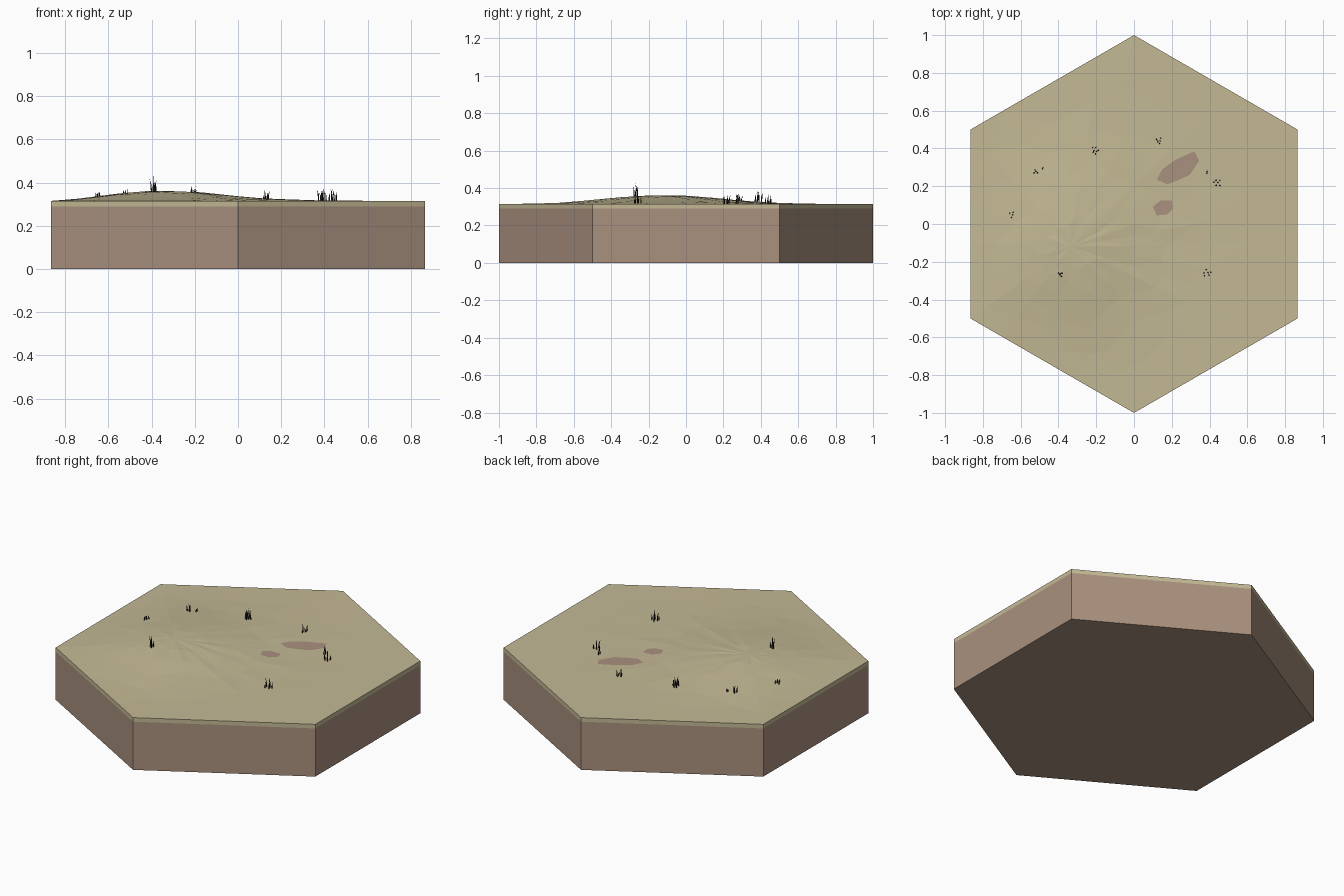
import bpy, bmesh, math, random
from mathutils import Vector
from mathutils.bvhtree import BVHTree

if "Cube" in bpy.data.objects:
    bpy.data.objects.remove(bpy.data.objects["Cube"])

random.seed(7)
BASE_Z, RIM_Z = 0.29, 0.315
PEAK = Vector((-0.34, -0.12))


def material(name, rgb):
    m = bpy.data.materials.new(name)
    m.diffuse_color = (*rgb, 1)
    m.use_nodes = True
    m.node_tree.nodes["Principled BSDF"].inputs["Base Color"].default_value = m.diffuse_color
    return m


TURF = material("dry grass green", (0.55, 0.485, 0.30))
SOIL = material("soil brown", (0.40, 0.283, 0.212))
BLADE = material("dark stalk", (0.026, 0.02, 0.017))


def add_object(name, bm, mat):
    bmesh.ops.recalc_face_normals(bm, faces=bm.faces)
    me = bpy.data.meshes.new(name)
    bm.to_mesh(me)
    me.materials.append(mat)
    ob = bpy.data.objects.new(name, me)
    bpy.context.collection.objects.link(ob)
    return ob


corners = [Vector((math.sin(i * math.pi / 3), math.cos(i * math.pi / 3))) for i in range(6)]

# Soil block: hexagonal prism
bm = bmesh.new()
lower = [bm.verts.new((c.x, c.y, 0)) for c in corners]
upper = [bm.verts.new((c.x, c.y, BASE_Z)) for c in corners]
bm.faces.new(lower)
bm.faces.new(upper)
for i in range(6):
    j = (i + 1) % 6
    bm.faces.new((lower[i], lower[j], upper[j], upper[i]))
add_object("soil_block", bm, SOIL)


# Turf: rings run from the mound's peak out to the hexagonal rim
def mound(p, t):
    d = p - PEAK
    g = math.exp(-(d.x / 0.38) ** 2 - (d.y / 0.44) ** 2)
    return RIM_Z + 0.047 * g * (1 - t ** 4)


SEG = 5
rim = [corners[i].lerp(corners[(i + 1) % 6], k / SEG) for i in range(6) for k in range(SEG)]
n = len(rim)
bm = bmesh.new()
rings = []
for t in (0.14, 0.28, 0.42, 0.58, 0.78, 1.0):
    ring = []
    for r in rim:
        s = t if t == 1 else t * random.uniform(0.93, 1.07)
        p = PEAK.lerp(r, s)
        bump = random.uniform(-0.0015, 0.0015) if t < 0.7 else 0
        ring.append(bm.verts.new((p.x, p.y, mound(p, s) + bump)))
    rings.append(ring)
rings.append([bm.verts.new((r.x, r.y, BASE_Z)) for r in rim])
top = bm.verts.new((PEAK.x, PEAK.y, RIM_Z + 0.046))
for i in range(n):
    j = (i + 1) % n
    bm.faces.new((top, rings[0][i], rings[0][j]))
    for a, b in zip(rings, rings[1:]):
        bm.faces.new((a[i], b[i], b[j], a[j]))
bmesh.ops.triangulate(bm, faces=[f for f in bm.faces if len(f.verts) > 3])
add_object("turf", bm, TURF)
tree = BVHTree.FromBMesh(bm)


def ground(x, y):
    hit = tree.ray_cast(Vector((x, y, 2)), Vector((0, 0, -1)))[0]
    return hit.z if hit else RIM_Z


# Bare soil patches: thin plates draped over the turf
def patch(name, outline):
    bm = bmesh.new()
    pts = [Vector(p) for p in outline]
    c = sum(pts, Vector((0, 0))) / len(pts)

    def vert(p):
        return bm.verts.new((p.x, p.y, ground(p.x, p.y) + 0.0025))

    mid = vert(c)
    loops = [[vert(c.lerp(p, s)) for p in pts] for s in (0.35, 0.7, 1)]
    for i in range(len(pts)):
        j = (i + 1) % len(pts)
        bm.faces.new((mid, loops[0][j], loops[0][i]))
        for a, b in zip(loops, loops[1:]):
            bm.faces.new((a[i], a[j], b[j], b[i]))
    bm.normal_update()
    if sum(f.normal.z for f in bm.faces) < 0:
        bmesh.ops.reverse_faces(bm, faces=bm.faces)
    ob = add_object(name, bm, SOIL)
    if ob.data.polygons[0].normal.z < 0:
        ob.data.flip_normals()


patch("large_soil_patch", [(.12, .235), (.15, .29), (.22, .34), (.32, .385),
                           (.345, .335), (.295, .26), (.23, .23), (.175, .21)])
patch("small_soil_patch", [(.10, .09), (.14, .125), (.20, .125),
                           (.205, .08), (.175, .05), (.12, .045)])


# Grass tufts: slim bent three-sided stalks
def stalk(bm, x, y, h):
    z = ground(x, y) - 0.003
    a, turn = random.uniform(0, 6.28), random.uniform(0, 6.28)
    lean = Vector((math.cos(a), math.sin(a), 0)) * h * 0.16
    loops = []
    for f, r in ((0, 0.0038), (0.55, 0.003)):
        o = Vector((x, y, z + f * h)) + lean * f * f
        loops.append([bm.verts.new(o + Vector((math.cos(turn + k * 2.094) * r,
                                               math.sin(turn + k * 2.094) * r, 0)))
                      for k in range(3)])
    tip = bm.verts.new(Vector((x, y, z + h)) + lean)
    lo, hi = loops
    for k in range(3):
        m = (k + 1) % 3
        bm.faces.new((lo[k], lo[m], hi[m], hi[k]))
        bm.faces.new((hi[k], hi[m], tip))


# x, y, tallest stalk, spread, stalk count
tufts = [(-.65, .05, .032, .018, 4), (-.52, .275, .045, .014, 4), (-.482, .295, .03, .006, 2),
         (-.205, .39, .065, .022, 7), (.13, .44, .055, .018, 5), (.385, .272, .05, .008, 2),
         (.44, .22, .06, .022, 6), (.385, -.26, .065, .024, 6), (-.39, -.265, .078, .013, 5)]
for i, (x, y, h, spread, count) in enumerate(tufts):
    bm = bmesh.new()
    for k in range(count):
        a = k * 2.4 + i
        d = spread * math.sqrt((k + 0.5) / count)
        stalk(bm, x + d * math.cos(a), y + d * math.sin(a), h * (1 if k == 0 else random.uniform(.55, .95)))
    add_object(f"grass_tuft_{i + 1}", bm, BLADE)
